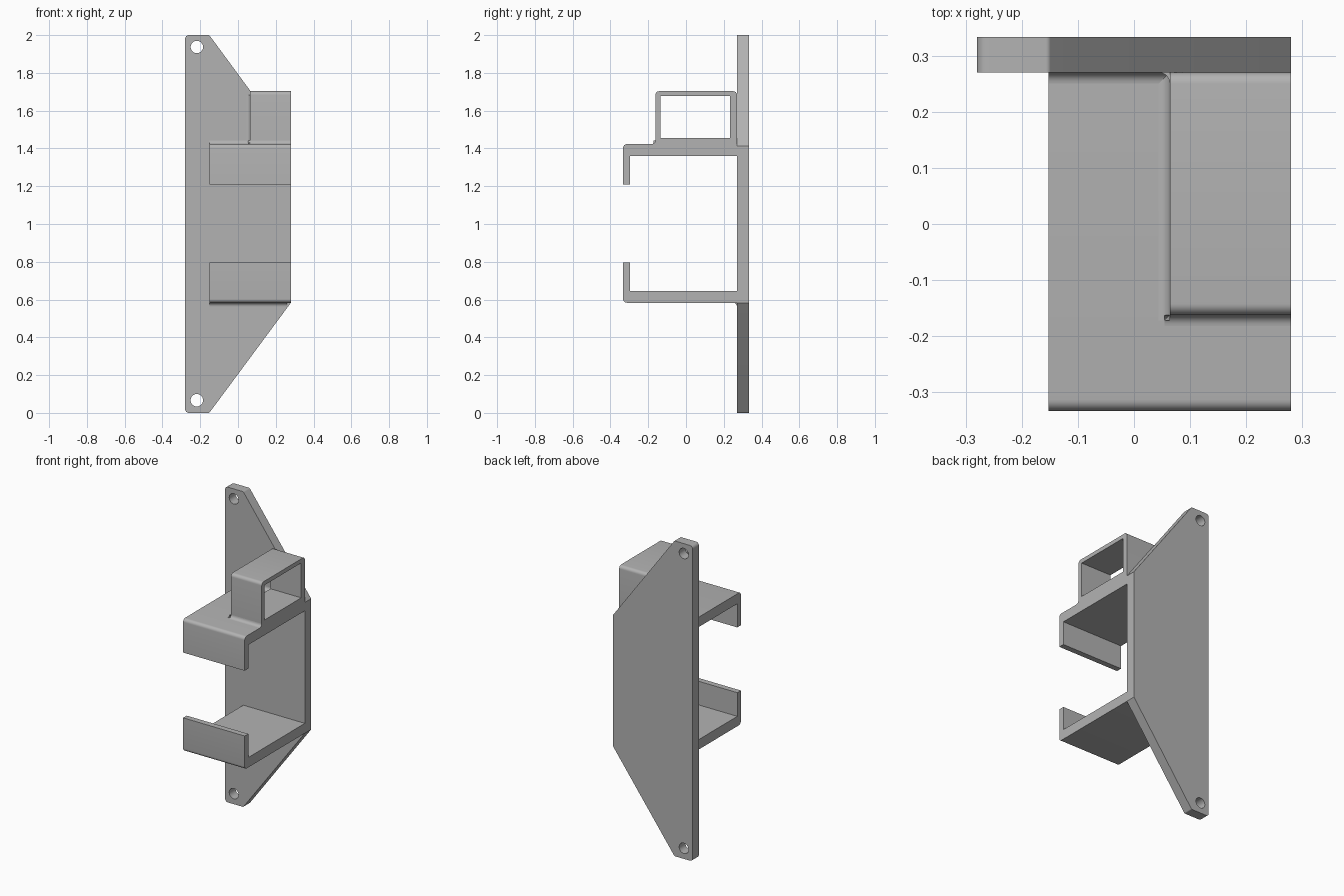
import bpy, bmesh, math
from mathutils import Vector

cube = bpy.data.objects.get("Cube")
if cube:
    bpy.data.objects.remove(cube, do_unlink=True)

grey = bpy.data.materials.new("plain grey")
grey.use_nodes = True
COLOUR = (0.45, 0.45, 0.45, 1)
grey.diffuse_color = COLOUR
grey.node_tree.nodes["Principled BSDF"].inputs["Base Color"].default_value = COLOUR

R = 0.02            # small edge radius
BACK, FACE, FRONT = 0.333, 0.27, -0.333    # y of plate back, plate face, lip front
RIGHT, ARM, TUBE, LEFT = -0.28, -0.152, 0.064, 0.28
TOP = 1.423         # upper arm's top
MIRROR = 2.006      # lower z = MIRROR - upper z


def rounded(corners, steps=6):
    """Outline from (u, v, radius) corners, with arcs where radius > 0."""
    pts = []
    for i, (u, v, r) in enumerate(corners):
        p = Vector((u, v))
        if r == 0:
            pts.append(p)
            continue
        a = (Vector(corners[i - 1][:2]) - p).normalized()
        b = (Vector(corners[(i + 1) % len(corners)][:2]) - p).normalized()
        half = a.angle(b) / 2
        centre = p + (a + b).normalized() * r / math.sin(half)
        start = p + a * r / math.tan(half) - centre
        end = p + b * r / math.tan(half) - centre
        for k in range(steps + 1):
            t = k / steps
            sweep = math.pi - 2 * half
            pts.append(centre + (start * math.sin((1 - t) * sweep)
                                 + end * math.sin(t * sweep)) / math.sin(sweep))
    return [p for i, p in enumerate(pts) if (p - pts[i - 1]).length > 1e-5]


def circle(u, v, r, n=24):
    return [Vector((u + r * math.cos(math.tau * k / n),
                    v + r * math.sin(math.tau * k / n))) for k in range(n)]


def extrude(name, loops, axis, lo, hi):
    """Extrude an outline (further loops are holes) along an axis."""
    place = {"x": lambda p: (lo, p.x, p.y),
             "y": lambda p: (p.x, lo, p.y),
             "z": lambda p: (p.x, p.y, lo)}[axis]
    bm = bmesh.new()
    for loop in loops:
        vs = [bm.verts.new(place(p)) for p in loop]
        for i, v in enumerate(vs):
            bm.edges.new((vs[i - 1], v))
    bmesh.ops.triangle_fill(bm, use_beauty=True, edges=bm.edges[:])
    ext = bmesh.ops.extrude_face_region(bm, geom=bm.faces[:], use_keep_orig=True)
    move = Vector([hi - lo if a == axis else 0 for a in "xyz"])
    bmesh.ops.translate(bm, vec=move,
                        verts=[g for g in ext["geom"] if isinstance(g, bmesh.types.BMVert)])
    bmesh.ops.recalc_face_normals(bm, faces=bm.faces[:])
    mesh = bpy.data.meshes.new(name)
    bm.to_mesh(mesh)
    bm.free()
    mesh.materials.append(grey)
    ob = bpy.data.objects.new(name, mesh)
    bpy.context.collection.objects.link(ob)
    bpy.ops.object.select_all(action="DESELECT")
    ob.select_set(True)
    bpy.context.view_layer.objects.active = ob
    bpy.ops.object.shade_smooth_by_angle(angle=math.radians(30))
    return ob


def fillet(name, u, v, du, dv, axis, lo, hi):
    """Concave strip in an inside corner at (u, v), reaching towards (du, dv)."""
    arc = []
    for k in range(7):
        t = math.pi / 2 * k / 6
        arc.append(Vector((u + du * R * (1 - math.sin(t)), v + dv * R * (1 - math.cos(t)))))
    extrude(name, [[Vector((u, v))] + arc], axis, lo, hi)


# Back plate with two screw holes
plate = rounded([(RIGHT, 0, R), (ARM, 0, R / 2), (LEFT, MIRROR - TOP, 0),
                 (LEFT, TOP - 0.01, 0), (ARM, 2, R / 2), (RIGHT, 2, R)])
extrude("back_plate", [plate, circle(-0.218, 1.937, 0.033), circle(-0.218, 0.067, 0.033)],
        "y", FACE, BACK)

# Hooked arms, the lower one mirrored
arm = [(FACE, TOP, 0), (FRONT, TOP, R), (FRONT, 1.21, 0),
       (-0.297, 1.21, 0), (-0.297, 1.36, 0), (FACE, 1.36, 0)]
extrude("upper_arm", [rounded(arm)], "x", ARM, LEFT)
extrude("lower_arm", [rounded([(y, MIRROR - z, r) for y, z, r in arm])], "x", ARM, LEFT)

# Rectangular sleeve on the upper arm, open at both ends
SLEEVE, ROOF = -0.162, 1.703
outer = rounded([(FACE, TOP, 0), (SLEEVE, TOP, 0), (SLEEVE, ROOF, R), (FACE, ROOF, R)])
inner = rounded([(0.234, 1.456, 0), (-0.134, 1.456, 0), (-0.134, 1.677, 0), (0.234, 1.677, 0)])
extrude("sleeve", [outer, inner], "x", TUBE, LEFT)

# Blends in the inside corners
fillet("sleeve_front_blend", SLEEVE, TOP, -1, 1, "x", TUBE - R / 2, LEFT)
fillet("sleeve_side_blend", TUBE, TOP, -1, 1, "y", SLEEVE - R / 2, FACE)
fillet("sleeve_plate_blend", TUBE, FACE, -1, -1, "z", TOP, ROOF - R)
fillet("upper_arm_blend", FACE, TOP, -1, 1, "x", ARM, TUBE)
fillet("lower_arm_blend", FACE, MIRROR - TOP, -1, -1, "x", ARM, LEFT - R)
